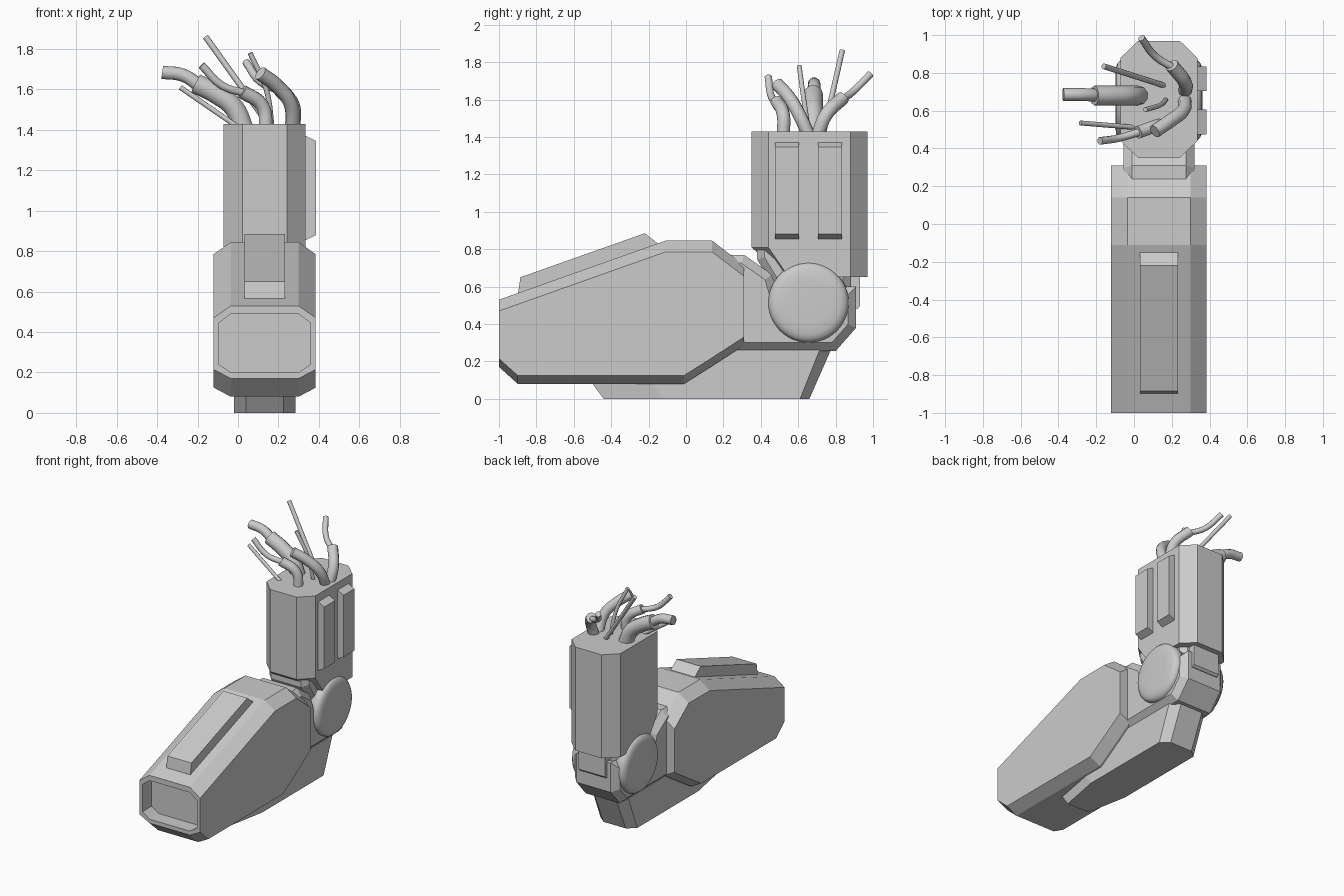
import bpy, bmesh, math

if "Cube" in bpy.data.objects:
    bpy.data.objects.remove(bpy.data.objects["Cube"])

CX = 0.132  # arm centre line in x


def make_object(name, bm):
    bmesh.ops.recalc_face_normals(bm, faces=bm.faces)
    mesh = bpy.data.meshes.new(name)
    bm.to_mesh(mesh)
    bm.free()
    ob = bpy.data.objects.new(name, mesh)
    bpy.context.collection.objects.link(ob)
    return ob


def loft(name, rings):
    """Closed skin over rings with equal vertex counts."""
    bm = bmesh.new()
    loops = [[bm.verts.new(p) for p in ring] for ring in rings]
    n = len(rings[0])
    for a, b in zip(loops, loops[1:]):
        for i in range(n):
            j = (i + 1) % n
            bm.faces.new((a[i], a[j], b[j], b[i]))
    bm.faces.new(loops[0])
    bm.faces.new(loops[-1])
    return make_object(name, bm)


def side_prism(name, profile, half, chamfer_x=0.0, chamfer=0.0):
    """Side (y, z) profile extruded across x, with optional chamfered rims."""
    bm = bmesh.new()
    caps = [bm.faces.new([bm.verts.new((CX + s * half, y, z)) for y, z in profile]) for s in (-1, 1)]
    a, b = caps[0].verts[:], caps[1].verts[:]
    for i in range(len(a)):
        j = (i + 1) % len(a)
        bm.faces.new((a[i], a[j], b[j], b[i]))
    bmesh.ops.recalc_face_normals(bm, faces=bm.faces)
    if chamfer:
        rims = [e for f in caps for e in f.edges]
        bmesh.ops.bevel(bm, geom=rims, offset=chamfer, segments=1, affect='EDGES', profile=0.5)
    return make_object(name, bm)


def section(y, top, bottom, half=0.2525, cx=0.085, ct=0.06, cb=0.045):
    """Octagonal section facing y."""
    right = [(half - cx, bottom), (half, bottom + cb), (half, top - ct), (half - cx, top)]
    pts = right + [(-x, z) for x, z in reversed(right)]
    return [(CX + x, y, z) for x, z in pts]


def plan(y0, y1, half, z, cx, c0, c1):
    """Octagonal plan facing z, corners cut by cx across and c0/c1 along y."""
    right = [(half - cx, y0), (half, y0 + c0), (half, y1 - c1), (half - cx, y1)]
    pts = right + [(-x, y) for x, y in reversed(right)]
    return [(CX + x, y, z) for x, y in pts]


# Forearm shell with recessed wrist socket
loft("forearm_shell", [
    section(-0.89, 0.49, 0.20, 0.227, 0.06, 0.045, 0.04),
    section(-1.00, 0.49, 0.20, 0.227, 0.06, 0.045, 0.04),
    section(-1.00, 0.53, 0.17),
    section(-0.90, 0.565, 0.08),
    section(-0.11, 0.845, 0.08),
    section(-0.01, 0.845, 0.08),
    section(0.14, 0.845, 0.175),
    section(0.31, 0.715, 0.285)])

# Raised ridge on top of the forearm
side_prism("forearm_ridge", [(-0.9, 0.55), (-0.885, 0.65), (-0.22, 0.885), (-0.15, 0.83), (-0.15, 0.75)], 0.1)

# Keel under the forearm
loft("forearm_keel", [
    plan(-0.44, 0.66, 0.153, 0.0, 0.06, 0.32, 0.05),
    plan(-0.635, 0.775, 0.153, 0.262, 0.06, 0.32, 0.06)])

# Elbow block, neck and rear plate
side_prism("elbow_block", [(0.1, 0.77), (0.31, 0.77), (0.46, 0.665), (0.48, 0.60), (0.91, 0.60),
                           (0.91, 0.38), (0.80, 0.255), (0.1, 0.255)], 0.187, chamfer=0.045)
side_prism("elbow_neck", [(0.38, 0.85), (0.38, 0.745), (0.48, 0.58), (0.88, 0.58), (0.88, 0.85)], 0.165, chamfer=0.04)
side_prism("elbow_rear_plate", [(0.86, 0.68), (0.93, 0.68), (0.93, 0.495), (0.915, 0.48), (0.86, 0.48)], 0.11)

# Elbow discs, domed, one on each side
DISC = [(0.12, 0.2), (0.16, 0.212), (0.185, 0.215), (0.205, 0.21), (0.219, 0.197), (0.228, 0.172), (0.231, 0.12)]
for side, label in ((-1, "left"), (1, "right")):
    rings = [[(CX + side * x, 0.655 + r * math.cos(t), 0.515 + r * math.sin(t))
              for t in (2 * math.pi * k / 48 for k in range(48))] for x, r in DISC]
    disc = loft("elbow_disc_" + label, rings)
    for poly in disc.data.polygons:
        poly.use_smooth = True

# Upper arm: octagonal column whose underside slopes up at the front
low = [(x, y, 0.65 + max(0.0, min(0.16, (0.53 - y) * 1.8))) for x, y, z in
       plan(0.35, 0.97, 0.203, 0.65, 0.093, 0.09, 0.09)]
mid = plan(0.35, 0.97, 0.203, 0.81, 0.093, 0.09, 0.09)
top = plan(0.35, 0.97, 0.203, 1.428, 0.093, 0.09, 0.09)
base = plan(0.53, 0.97, 0.203, 0.65, 0.093, 0.02, 0.09)
loft("upper_arm_shell", [base, mid, top])

# Two raised panels on the right side of the upper arm
for i, y in enumerate((0.54, 0.77)):
    h = 0.065
    ring = lambda x, z0, z1: [(x, y - h, z0), (x, y + h, z0), (x, y + h, z1), (x, y - h, z1)]
    loft("upper_arm_panel_%d" % (i + 1), [ring(0.31, 0.842, 1.383), ring(0.385, 0.88, 1.345)])


# Torn cables at the top: sleeves and thinner cores
def cable(name, radius, points):
    cu = bpy.data.curves.new(name, 'CURVE')
    cu.dimensions = '3D'
    cu.bevel_depth = radius
    cu.bevel_resolution = 3
    cu.resolution_u = 5
    cu.use_fill_caps = True
    sp = cu.splines.new('BEZIER')
    sp.bezier_points.add(len(points) - 1)
    for bp, p in zip(sp.bezier_points, points):
        bp.co = p
        bp.handle_left_type = bp.handle_right_type = 'AUTO'
    bpy.context.collection.objects.link(bpy.data.objects.new(name, cu))


cable("left_cable_sleeve", 0.052, [(0.03, 0.68, 1.40), (-0.02, 0.68, 1.51), (-0.11, 0.68, 1.58), (-0.21, 0.68, 1.63)])
cable("left_cable_core", 0.034, [(-0.18, 0.68, 1.61), (-0.27, 0.685, 1.67), (-0.375, 0.685, 1.685)])
cable("front_cable_sleeve", 0.035, [(0.14, 0.52, 1.40), (0.12, 0.52, 1.52), (0.02, 0.485, 1.59)])
cable("front_cable_core", 0.02, [(0.04, 0.49, 1.58), (-0.08, 0.455, 1.62), (-0.18, 0.44, 1.72)])
cable("middle_cable", 0.036, [(0.27, 0.66, 1.40), (0.26, 0.60, 1.53), (0.19, 0.545, 1.62), (0.11, 0.49, 1.68)])
cable("rear_cable_sleeve", 0.037, [(0.27, 0.70, 1.40), (0.27, 0.75, 1.52), (0.20, 0.84, 1.61)])
cable("rear_cable_core", 0.02, [(0.22, 0.82, 1.59), (0.11, 0.89, 1.64), (0.04, 0.985, 1.735)])
cable("thin_wire_rear", 0.015, [(0.17, 0.73, 1.40), (-0.16, 0.835, 1.86)])
cable("thin_wire_front", 0.013, [(0.02, 0.51, 1.40), (-0.285, 0.535, 1.61)])
cable("thin_wire_middle", 0.013, [(0.17, 0.66, 1.40), (0.14, 0.63, 1.60), (0.06, 0.605, 1.78)])
